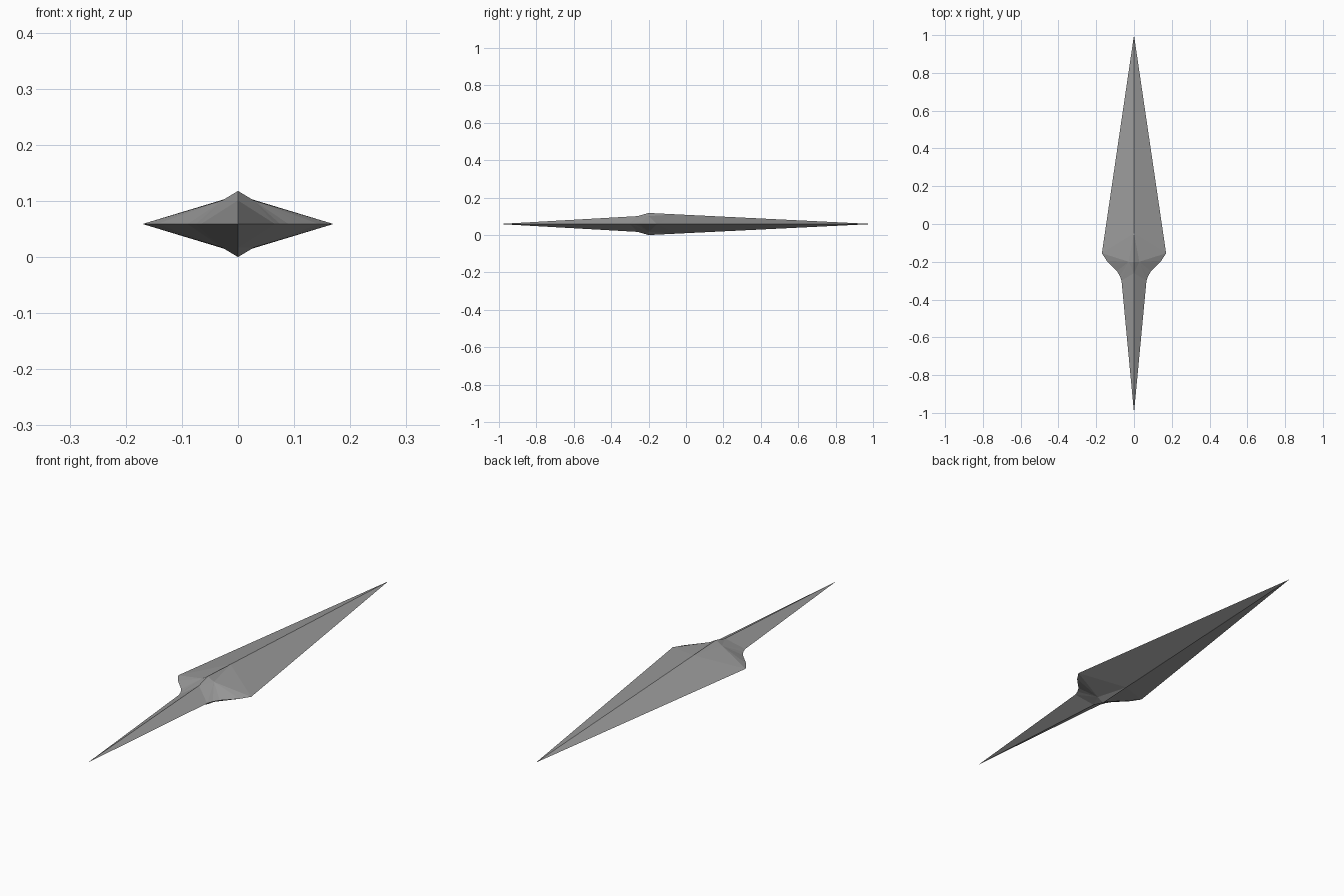
import bpy
import bmesh

HALF_HEIGHT = 0.059

cube = bpy.data.objects.get("Cube")
if cube:
    bpy.data.objects.remove(cube)

# Single dull steel colour
steel = bpy.data.materials.new("dull_steel")
steel.use_nodes = True
grey = (0.32, 0.32, 0.32, 1)
steel.diffuse_color = grey
bsdf = steel.node_tree.nodes["Principled BSDF"]
bsdf.inputs["Base Color"].default_value = grey
bsdf.inputs["Roughness"].default_value = 0.6

# Shared corner points of the upper +x quarter, relative to the edge plane
points = {
    "blade_tip": (0, 1, 0),
    "blade_ridge": (0, -0.05, 0.0515),
    "boss_peak": (0, -0.2, HALF_HEIGHT),
    "boss_side": (0.028, -0.2, 0.042),
    "grip_ridge": (0, -0.26, 0.042),
    "grip_tip": (0, -1, 0),
}
guard_curve = [(0.17, -0.155), (0.144, -0.195), (0.115, -0.225),
               (0.09, -0.25), (0.075, -0.275), (0.066, -0.3)]
for i, (x, y) in enumerate(guard_curve):
    points[f"edge{i}"] = (x, y, 0)
last = f"edge{len(guard_curve) - 1}"


def make_part(name, faces):
    """Build one quarter from named corners, then mirror it across x and z."""
    bm = bmesh.new()
    verts = {}
    for face in faces:
        for key in face:
            if key not in verts:
                verts[key] = bm.verts.new(points[key])
        f = bm.faces.new([verts[key] for key in face])
        f.normal_update()
        if f.normal.z < 0:
            f.normal_flip()
    mesh = bpy.data.meshes.new(name)
    bm.to_mesh(mesh)
    bm.free()
    mesh.materials.append(steel)
    obj = bpy.data.objects.new(name, mesh)
    bpy.context.collection.objects.link(obj)
    obj.location.z = HALF_HEIGHT
    mirror = obj.modifiers.new("quarter_mirror", "MIRROR")
    mirror.use_axis = (True, False, True)
    mirror.merge_threshold = 0.0001
    return obj


# Long tapering blade
make_part("blade", [("blade_tip", "blade_ridge", "edge0")])

# Guard with a raised central boss and curved shoulders
guard = [("blade_ridge", "boss_side", "edge0"),
         ("blade_ridge", "boss_peak", "boss_side"),
         ("boss_peak", "grip_ridge", "boss_side"),
         ("boss_side", "grip_ridge", last)]
for i in range(len(guard_curve) - 1):
    guard.append((f"edge{i}", "boss_side", f"edge{i + 1}"))
make_part("guard", guard)

# Short pointed grip
make_part("grip", [("grip_ridge", "grip_tip", last)])
